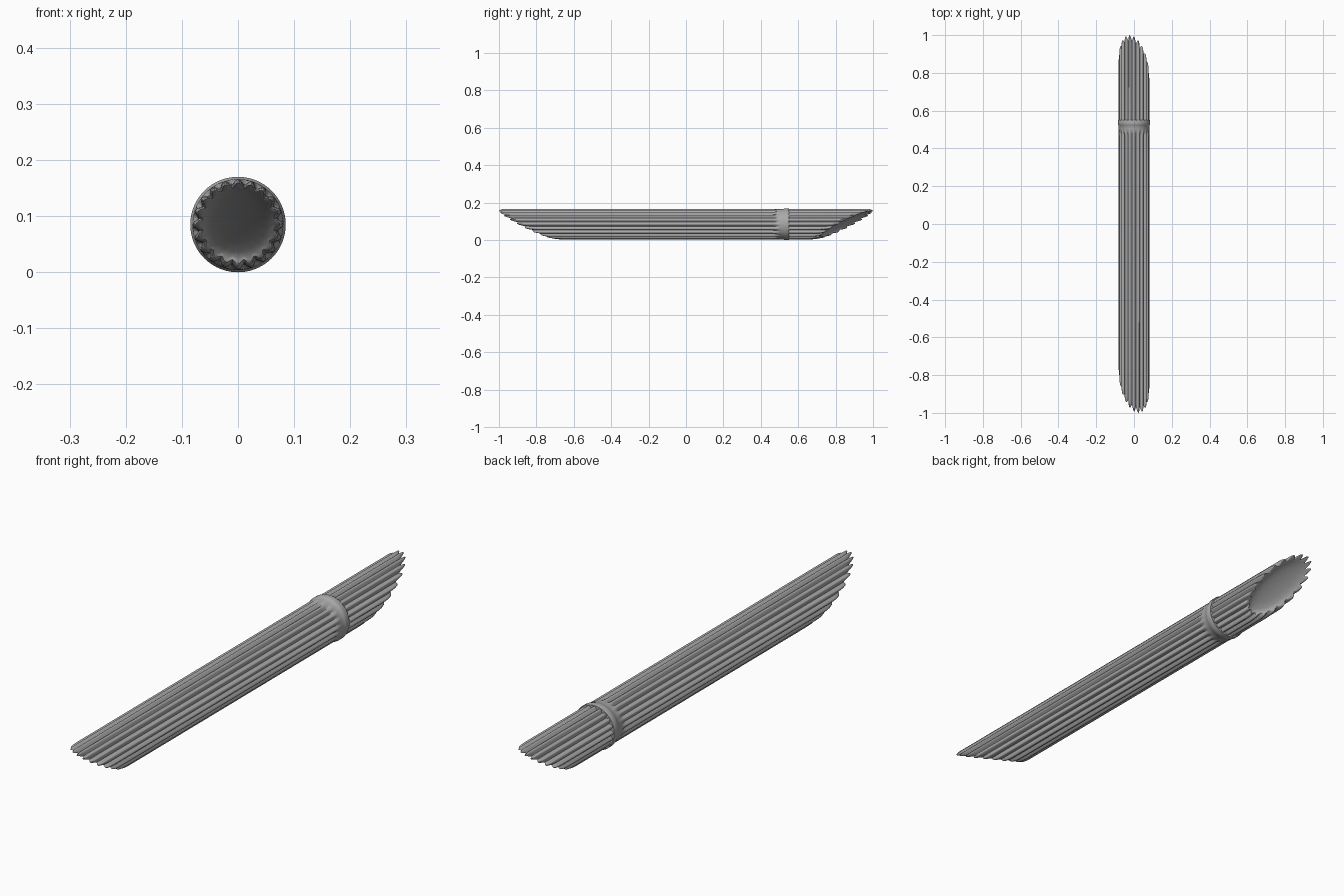
import bpy, bmesh, math

if "Cube" in bpy.data.objects:
    bpy.data.objects.remove(bpy.data.objects["Cube"])

RIBS, STEPS = 20, 10
N = RIBS * STEPS
R_RIB, DEPTH, ZC = 0.081, 0.010, 0.085

grey = bpy.data.materials.new("warm grey")
grey.diffuse_color = (0.40, 0.40, 0.40, 1)
grey.use_nodes = True
grey.node_tree.nodes["Principled BSDF"].inputs["Base Color"].default_value = grey.diffuse_color


def rib(a):
    """1 on a rib crest, 0 in a groove."""
    return (0.5 + 0.5 * math.cos(RIBS * a)) ** 0.75


def ring(bm, radius, ypos):
    """One closed loop; radius and ypos are functions of the angle."""
    loop = []
    for i in range(N):
        a = 2 * math.pi * i / N
        r = radius(a)
        x, z = r * math.sin(a), r * math.cos(a)
        loop.append(bm.verts.new((x, ypos(a, x, z), z + ZC)))
    return loop


def fluted(fade):
    return lambda a: R_RIB - DEPTH * (1 - rib(a)) * fade


def end_rings(bm, side):
    """Slanted, dished end: rounded rib tips running into a smooth hollow.
    side is -1 for the front and 1 for the back."""
    # radius factor, groove strength, inward offset
    profile = [(1.0, 1.0, 0.040), (0.992, 1.0, 0.022), (0.965, 1.0, 0.008),
               (0.92, 0.95, 0.0), (0.86, 0.8, 0.002), (0.80, 0.5, 0.010),
               (0.72, 0.2, 0.020), (0.60, 0.0, 0.029), (0.40, 0.0, 0.035),
               (0.20, 0.0, 0.038), (0.04, 0.0, 0.039)]
    loops = []
    for f, g, inset in profile:
        def radius(a, f=f, g=g):
            return f * fluted(g)(a)

        def ypos(a, x, z, g=g, inset=inset):
            slant = 0.852 + 1.85 * z - side * 0.6 * x
            return side * (slant - inset - 0.012 * g * (1 - rib(a)))
        loops.append(ring(bm, radius, ypos))
    return loops


def build(name, make_loops):
    bm = bmesh.new()
    loops = make_loops(bm)
    for a, b in zip(loops, loops[1:]):
        for i in range(N):
            j = (i + 1) % N
            bm.faces.new((a[i], a[j], b[j], b[i]))
    bm.faces.new(loops[0])
    bm.faces.new(loops[-1])
    # bring the slanted tip exactly to one unit from the middle
    tip = max(abs(v.co.y) for v in bm.verts)
    for v in bm.verts:
        if abs(v.co.y) > 0.6:
            s = 1 if v.co.y > 0 else -1
            v.co.y += s * (1.0 - tip)
    bmesh.ops.recalc_face_normals(bm, faces=bm.faces)
    me = bpy.data.meshes.new(name)
    bm.to_mesh(me)
    bm.free()
    me.materials.append(grey)
    ob = bpy.data.objects.new(name, me)
    bpy.context.collection.objects.link(ob)
    bpy.ops.object.select_all(action='DESELECT')
    ob.select_set(True)
    bpy.context.view_layer.objects.active = ob
    bpy.ops.object.shade_smooth_by_angle(angle=math.radians(40))


def plain(bm, radius, y):
    return ring(bm, radius, lambda a, x, z: y)


# Ribbed barrel, its grooves fading into a smooth collar
def barrel(bm):
    loops = end_rings(bm, -1)[::-1]
    loops += [plain(bm, fluted(f), y) for y, f in
              ((-0.3, 1), (0.1, 1), (0.46, 1), (0.475, 0.9), (0.487, 0.55),
               (0.497, 0.15), (0.505, 0))]
    loops += [plain(bm, lambda a, r=r: r, y) for y, r in
              ((0.522, 0.082), (0.524, 0.0835), (0.53, 0.085),
               (0.545, 0.085), (0.55, 0.0835), (0.55, 0.06))]
    return loops


# Short ribbed cap seated in the collar
def cap(bm):
    return [plain(bm, fluted(1), 0.54), plain(bm, fluted(1), 0.6)] + end_rings(bm, 1)


build("barrel", barrel)
build("cap", cap)
